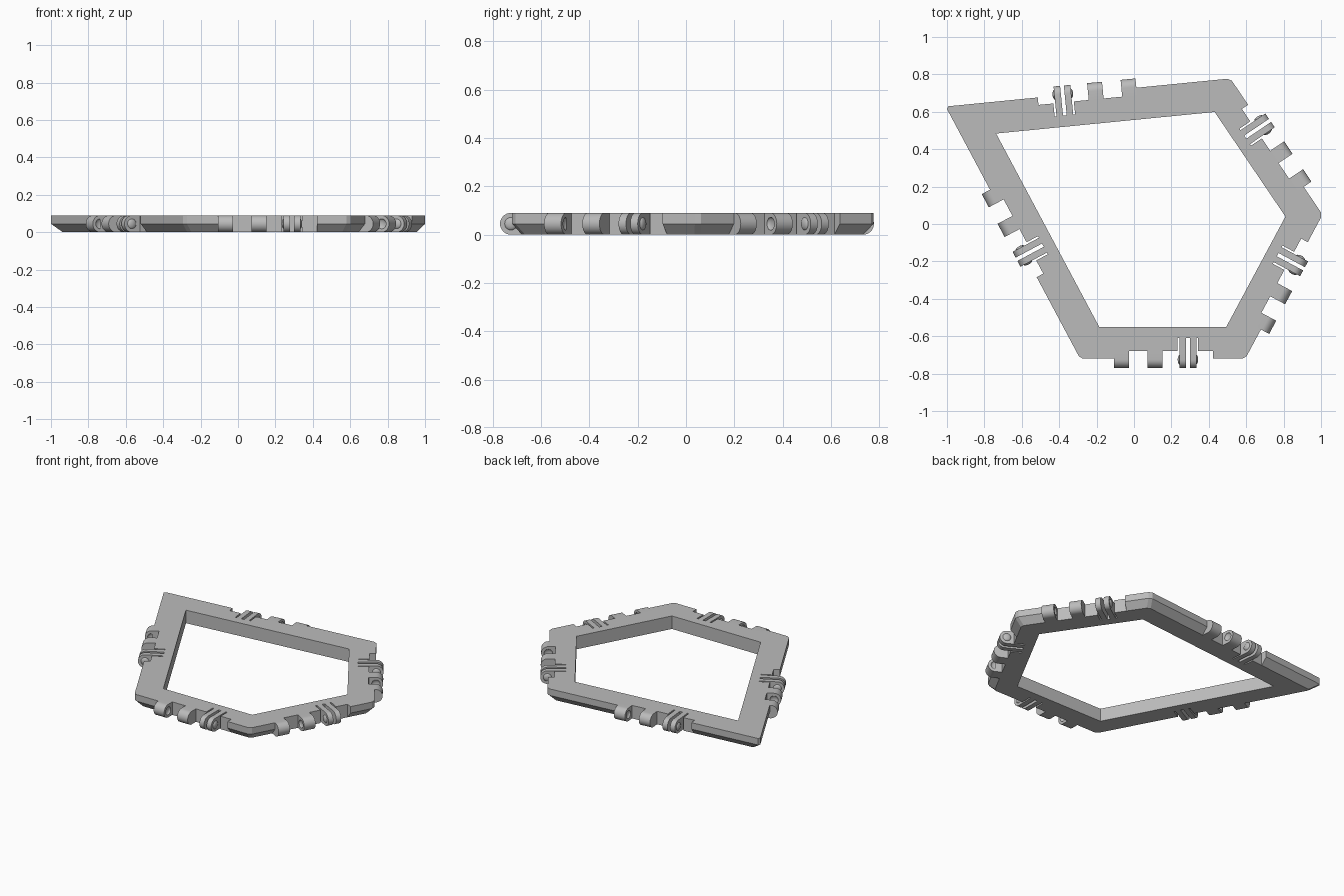
import bpy, bmesh, math
from mathutils import Matrix, Vector

cube = bpy.data.objects.get("Cube")
if cube:
    bpy.data.objects.remove(cube)

HEIGHT, MID = 0.09, 0.045
AXIS = 0.005          # hinge axis, measured outward from the edge
NOTCH = 0.04          # depth of the hinge recess
CORNERS = [Vector(p) for p in
           [(-0.288, -0.72), (0.595, -0.72), (1.008, 0.05), (0.515, 0.778), (-1.007, 0.628)]]

grey = bpy.data.materials.new("plain grey")
grey.use_nodes = True
grey.diffuse_color = (0.5, 0.5, 0.5, 1)
grey.node_tree.nodes["Principled BSDF"].inputs["Base Color"].default_value = (0.5, 0.5, 0.5, 1)


def finish(name, bm, material=True):
    bmesh.ops.recalc_face_normals(bm, faces=bm.faces)
    mesh = bpy.data.meshes.new(name)
    bm.to_mesh(mesh)
    bm.free()
    obj = bpy.data.objects.new(name, mesh)
    bpy.context.collection.objects.link(obj)
    if material:
        mesh.materials.append(grey)
    else:
        obj.hide_render = True
    return obj


def loft(bm, rings):
    """Closed solid through matching rings of points."""
    loops = [[bm.verts.new(p) for p in ring] for ring in rings]
    for a, b in zip(loops, loops[1:]):
        for i in range(len(a)):
            j = (i + 1) % len(a)
            bm.faces.new((a[i], a[j], b[j], b[i]))
    bm.faces.new(loops[0])
    bm.faces.new(loops[-1])


def inset(points, d):
    """Move every side of a counter-clockwise polygon inward."""
    out = []
    for i, p in enumerate(points):
        u = (p - points[i - 1]).normalized()
        v = (points[(i + 1) % len(points)] - p).normalized()
        n = Vector((-u.y - v.y, u.x + v.x)).normalized()
        out.append(p + n * d / n.dot(Vector((-u.y, u.x))))
    return out


def clipped(points, c=0.015):
    out = []
    for i, p in enumerate(points):
        out += [p + (q - p).normalized() * c
                for q in (points[i - 1], points[(i + 1) % len(points)])]
    return out


def at(points, z):
    return [(p.x, p.y, z) for p in points]


# One frame per side: x along the edge, y outward, z up
frames = []
for a, b in zip(CORNERS, CORNERS[1:] + CORNERS[:1]):
    t = (b - a).normalized()
    m = (a + b) / 2
    frames.append(Matrix(((t.x, t.y, 0, m.x), (t.y, -t.x, 0, m.y), (0, 0, 1, 0), (0, 0, 0, 1))))


def add_box(bm, frame, s0, s1, d0, d1):
    z0, z1 = -0.02, HEIGHT + 0.02
    loft(bm, [[frame @ Vector((s, d, z)) for d, z in ((d0, z0), (d1, z0), (d1, z1), (d0, z1))]
              for s in (s0, s1)])


def add_tab(bm, frame, s0, s1):
    """Tab with a half-round end on the hinge axis."""
    profile = [(-NOTCH, 0)]
    for k in range(17):
        a = -math.pi / 2 + math.pi * k / 16
        profile.append((AXIS + MID * math.cos(a), MID + MID * math.sin(a)))
    profile.append((-NOTCH, HEIGHT))
    loft(bm, [[frame @ Vector((s, d, z)) for d, z in profile] for s in (s0, s1)])


def add_button(bm, frame, s):
    local = Matrix.Translation((s, AXIS, MID)) @ Matrix.Diagonal((0.013, 0.027, 0.027, 1))
    bmesh.ops.create_uvsphere(bm, u_segments=20, v_segments=12, radius=1, matrix=frame @ local)


def per_side(name, add, spans, material=True):
    bm = bmesh.new()
    for frame in frames:
        for span in spans:
            add(bm, frame, *span)
    return finish(name, bm, material)


def cut(target, cutter):
    mod = target.modifiers.new("cut", 'BOOLEAN')
    mod.operation, mod.solver, mod.object = 'DIFFERENCE', 'EXACT', cutter
    bpy.context.view_layer.objects.active = target
    bpy.ops.object.modifier_apply(modifier=mod.name)
    bpy.data.objects.remove(cutter)


# Five-sided frame with a chamfered lower rim
bm = bmesh.new()
loft(bm, [at(clipped(inset(CORNERS, 0.04)), 0), at(clipped(CORNERS), MID),
          at(clipped(CORNERS), HEIGHT)])
frame_body = finish("frame_body", bm)

bm = bmesh.new()
opening = inset(CORNERS, 0.17)
loft(bm, [at(opening, -0.1), at(opening, 0.2)])
cut(frame_body, finish("opening_cutter", bm, False))
cut(frame_body, per_side("notch_cutter", add_box, [(-0.26, 0.27, -NOTCH, 0.1)], False))
slots = [(0.08, 0.09), (0.125, 0.145), (0.18, 0.19)]
cut(frame_body, per_side("slot_cutter", add_box, [(a, b, -0.11, 0.1) for a, b in slots], False))

# Hinge knuckles with dimples on the faces that meet the buttons
knuckles = per_side("hinge_knuckles", add_tab, [(-0.26, -0.18), (-0.08, 0)])
cut(knuckles, per_side("dimple_cutter", add_button, [(-0.18,), (-0.08,)], False))

# Springy prongs with snap buttons on their outer faces
prongs = per_side("snap_prongs", add_tab, [(0.09, 0.125), (0.145, 0.18)])
buttons = per_side("snap_buttons", add_button, [(0.093,), (0.177,)])

for obj in (knuckles, prongs, buttons):
    bpy.ops.object.select_all(action='DESELECT')
    obj.select_set(True)
    bpy.context.view_layer.objects.active = obj
    bpy.ops.object.shade_smooth_by_angle(angle=math.radians(30))
